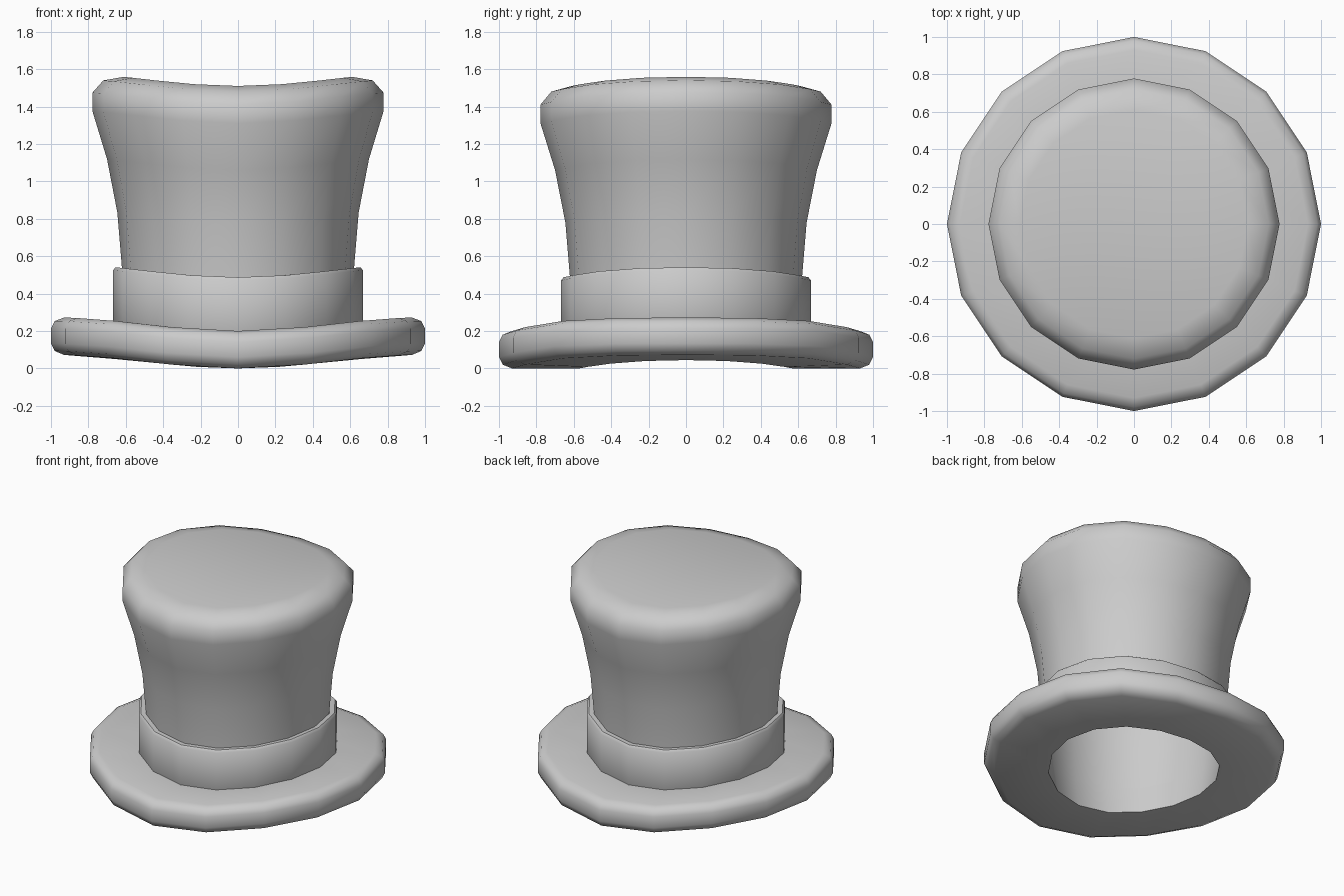
import bpy
from math import sin, cos, pi, radians

if "Cube" in bpy.data.objects:
    bpy.data.objects.remove(bpy.data.objects["Cube"])

SIDES = 16


def lift(x):
    # The whole hat curls upward toward its left and right sides
    return 0.073 * sin(pi / 2 * min(abs(x), 1.0)) ** 2


def lathe(name, profile, closed=False, cap=False):
    """Revolve (radius, height) points, curl the result and shade it."""
    verts, faces = [], []
    for r, z in profile:
        for i in range(SIDES):
            a = 2 * pi * i / SIDES
            x, y = r * cos(a), r * sin(a)
            verts.append((x, y, z + lift(x)))
    rows = len(profile)
    for k in range(rows if closed else rows - 1):
        n = (k + 1) % rows
        for i in range(SIDES):
            j = (i + 1) % SIDES
            faces.append((k * SIDES + i, k * SIDES + j, n * SIDES + j, n * SIDES + i))
    if cap:
        # Strips across the top keep the curled lid smooth
        b = (rows - 1) * SIDES
        for i in range(SIDES // 2):
            ring = [i, i + 1, (SIDES - i - 1) % SIDES, (SIDES - i) % SIDES]
            faces.append([b + v for v in dict.fromkeys(ring)])
    mesh = bpy.data.meshes.new(name)
    mesh.from_pydata(verts, [], faces)
    mesh.update()
    obj = bpy.data.objects.new(name, mesh)
    bpy.context.collection.objects.link(obj)
    bpy.ops.object.select_all(action='DESELECT')
    obj.select_set(True)
    bpy.context.view_layer.objects.active = obj
    bpy.ops.object.shade_smooth_by_angle(angle=radians(50))
    return obj


# Crown: flared, hollow tube with a rounded top edge
lathe("crown", [(0.57, 0.0), (0.60, 0.2), (0.62, 0.48), (0.645, 0.78),
                (0.70, 1.06), (0.778, 1.31), (0.778, 1.41),
                (0.72, 1.48), (0.61, 1.51)], cap=True)

# Brim: thick ring with rounded outer edges
lathe("brim", [(0.57, 0.0), (0.93, 0.0), (0.98, 0.02), (1.0, 0.06),
               (1.0, 0.14), (0.98, 0.18), (0.93, 0.2), (0.60, 0.2)], closed=True)

# Hat band: ring around the base of the crown
lathe("hat_band", [(0.605, 0.17), (0.655, 0.17), (0.668, 0.20), (0.668, 0.47),
                   (0.655, 0.487), (0.622, 0.487)], closed=True)
